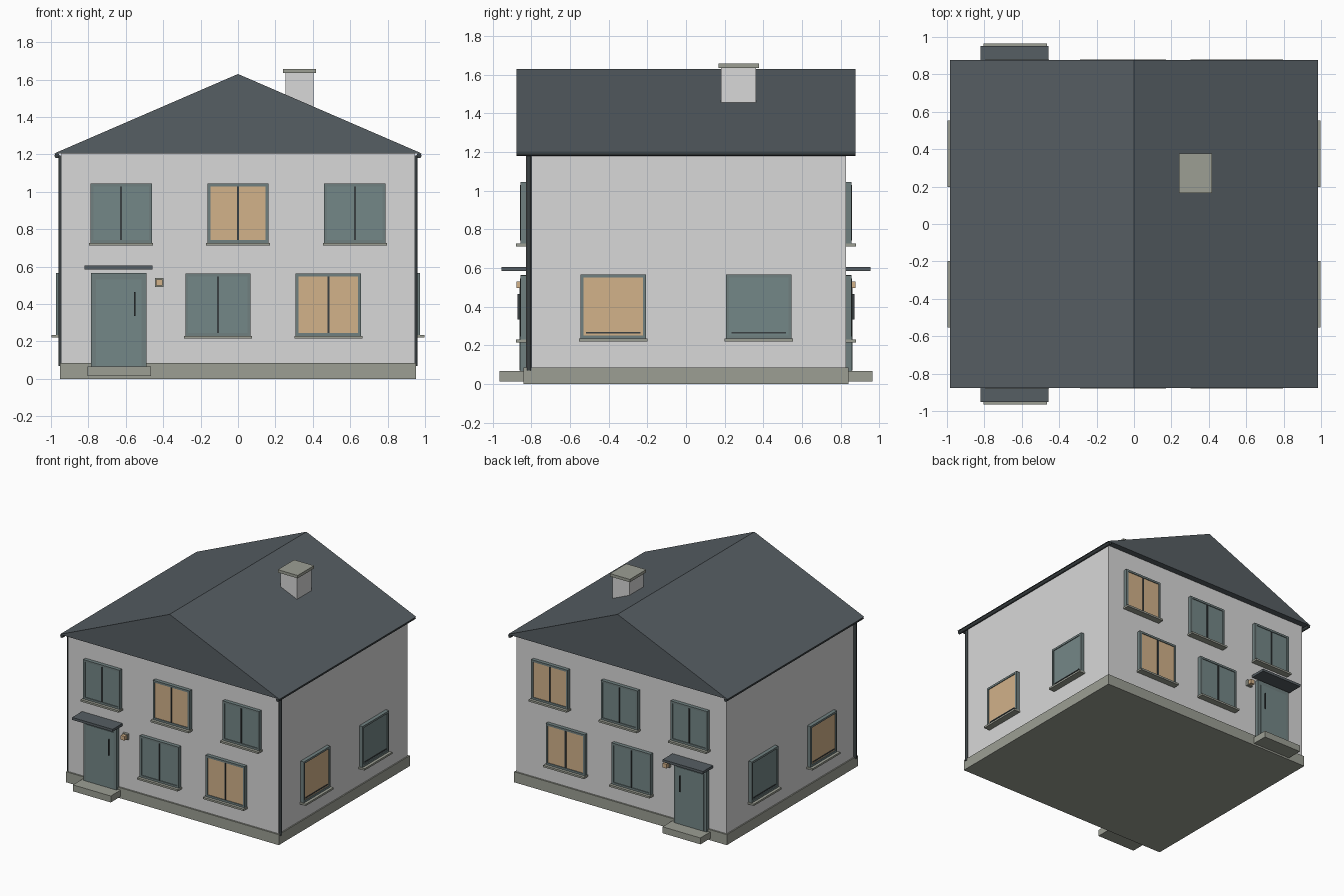
import bpy
import bmesh
from mathutils import Vector

if "Cube" in bpy.data.objects:
    bpy.data.objects.remove(bpy.data.objects["Cube"])


def material(name, srgb):
    """Flat material from display colour, converted to linear."""
    lin = [((c / 255 + 0.055) / 1.055) ** 2.4 for c in srgb] + [1]
    m = bpy.data.materials.new(name)
    m.use_nodes = True
    m.diffuse_color = lin
    m.node_tree.nodes["Principled BSDF"].inputs["Base Color"].default_value = lin
    return m


WALL = material("pale render", (216, 216, 216))
STONE = material("grey stone", (156, 159, 148))
ROOF = material("slate", (86, 94, 99))
FRAME = material("grey green paint", (112, 128, 128))
GLASS = material("teal glass", (116, 135, 135))
LIT = material("warm light", (210, 178, 138))
DARK = material("dark metal", (58, 64, 66))

WALL_X, WALL_Y = 0.943, 0.826


def add_mesh(name, bm, mat):
    bmesh.ops.recalc_face_normals(bm, faces=bm.faces)
    mesh = bpy.data.meshes.new(name)
    bm.to_mesh(mesh)
    bm.free()
    mesh.materials.append(mat)
    obj = bpy.data.objects.new(name, mesh)
    bpy.context.collection.objects.link(obj)
    return obj


def box(name, mat, x, y, z):
    """Box from three (low, high) ranges."""
    bm = bmesh.new()
    bmesh.ops.create_cube(bm, size=1)
    for v in bm.verts:
        v.co = Vector([(r[0] + r[1]) / 2 + c * (r[1] - r[0])
                       for c, r in zip(v.co, (x, y, z))])
    return add_mesh(name, bm, mat)


def on_wall(side, name, mat, u, z, depth, start=-0.01):
    """Box standing out from a wall; u runs along the wall."""
    axis, sign = {"front": (1, -1), "back": (1, 1),
                  "left": (0, 1), "right": (0, -1)}[side]
    base = WALL_Y if axis else WALL_X
    out = sorted((sign * (base + start), sign * (base + depth)))
    x, y = (u, out) if axis else (out, u)
    return box(f"{side}_{name}", mat, x, y, z)


def rod(name, mat, start, end, radius):
    start, end = Vector(start), Vector(end)
    bm = bmesh.new()
    bmesh.ops.create_cone(bm, cap_ends=True, segments=12, radius1=radius,
                          radius2=radius, depth=(end - start).length)
    obj = add_mesh(name, bm, mat)
    for p in obj.data.polygons:
        p.use_smooth = len(p.vertices) == 4
    obj.location = (start + end) / 2
    obj.rotation_euler = (end - start).to_track_quat("Z", "Y").to_euler()
    return obj


def window(side, name, centre, width, bottom, top, lit, split=True):
    a, b = centre - width / 2, centre + width / 2
    t = 0.016
    # Surround made of four bars
    for part, u, z in (("jamb_a", (a, a + t), (bottom, top)),
                       ("jamb_b", (b - t, b), (bottom, top)),
                       ("head", (a + t, b - t), (top - t, top)),
                       ("base", (a + t, b - t), (bottom, bottom + t))):
        on_wall(side, f"{name}_{part}", FRAME, u, z, 0.03)
    on_wall(side, f"{name}_pane", LIT if lit else GLASS,
            (a + t, b - t), (bottom + t, top - t), 0.024)
    if split:
        on_wall(side, f"{name}_mullion", DARK,
                (centre - 0.005, centre + 0.005), (bottom + t, top - t), 0.031)
    else:
        on_wall(side, f"{name}_rail", DARK, (a + 0.03, b - 0.03),
                (bottom + 0.026, bottom + 0.034), 0.028)
    on_wall(side, f"{name}_sill", STONE, (a - 0.007, b + 0.007),
            (bottom - 0.015, bottom), 0.053)


def entrance(side):
    on_wall(side, "door_frame", FRAME, (-0.785, -0.49), (0.065, 0.565), 0.03)
    on_wall(side, "door_leaf", GLASS, (-0.76, -0.515), (0.07, 0.53), 0.036)
    on_wall(side, "door_handle", DARK, (-0.556, -0.548), (0.335, 0.465), 0.045)
    on_wall(side, "door_step", STONE, (-0.805, -0.465), (0.015, 0.067), 0.139)
    on_wall(side, "door_canopy", ROOF, (-0.82, -0.457), (0.585, 0.605), 0.127)
    on_wall(side, "lamp_mount", STONE, (-0.444, -0.398), (0.492, 0.538), 0.02)
    on_wall(side, "lamp", LIT, (-0.438, -0.404), (0.498, 0.532), 0.05)


# Body
box("plinth", STONE, (-0.953, 0.953), (-0.839, 0.839), (0, 0.085))
box("walls", WALL, (-WALL_X, WALL_X), (-WALL_Y, WALL_Y), (0.08, 1.206))

# Gabled roof prism
bm = bmesh.new()
gable = bm.faces.new([bm.verts.new((x, -0.876, z))
                      for x, z in ((-0.985, 1.204), (0.985, 1.204), (0, 1.63))])
grown = bmesh.ops.extrude_face_region(bm, geom=[gable], use_keep_orig=True)["geom"]
bmesh.ops.translate(bm, vec=(0, 1.752, 0),
                    verts=[g for g in grown if isinstance(g, bmesh.types.BMVert)])
add_mesh("roof", bm, ROOF)

# Chimney
box("chimney", WALL, (0.253, 0.403), (0.18, 0.363), (1.4, 1.637))
box("chimney_cap", STONE, (0.24, 0.418), (0.167, 0.377), (1.635, 1.658))

# Gutters and downpipes
for label, s in (("left", 1), ("right", -1)):
    rod(f"{label}_gutter", DARK, (s * 0.968, -0.876, 1.193),
        (s * 0.968, 0.876, 1.193), 0.013)
    rod(f"{label}_downpipe", DARK, (s * 0.948, -0.812, 0.07),
        (s * 0.948, -0.812, 1.195), 0.012)

# Windows and doors of the gable walls
for side, upper_lit in (("front", 0), ("back", 0.625)):
    entrance(side)
    for i, x in enumerate((-0.625, 0, 0.625)):
        window(side, f"upper_window_{i + 1}", x, 0.328, 0.727, 1.045, x == upper_lit)
    window(side, "lower_window_1", -0.107, 0.35, 0.23, 0.563, False)
    window(side, "lower_window_2", 0.483, 0.35, 0.23, 0.563, True)

# Windows of the side walls
for side in ("left", "right"):
    window(side, "window_1", -0.376, 0.34, 0.235, 0.567, True, split=False)
    window(side, "window_2", 0.376, 0.34, 0.235, 0.567, False, split=False)
